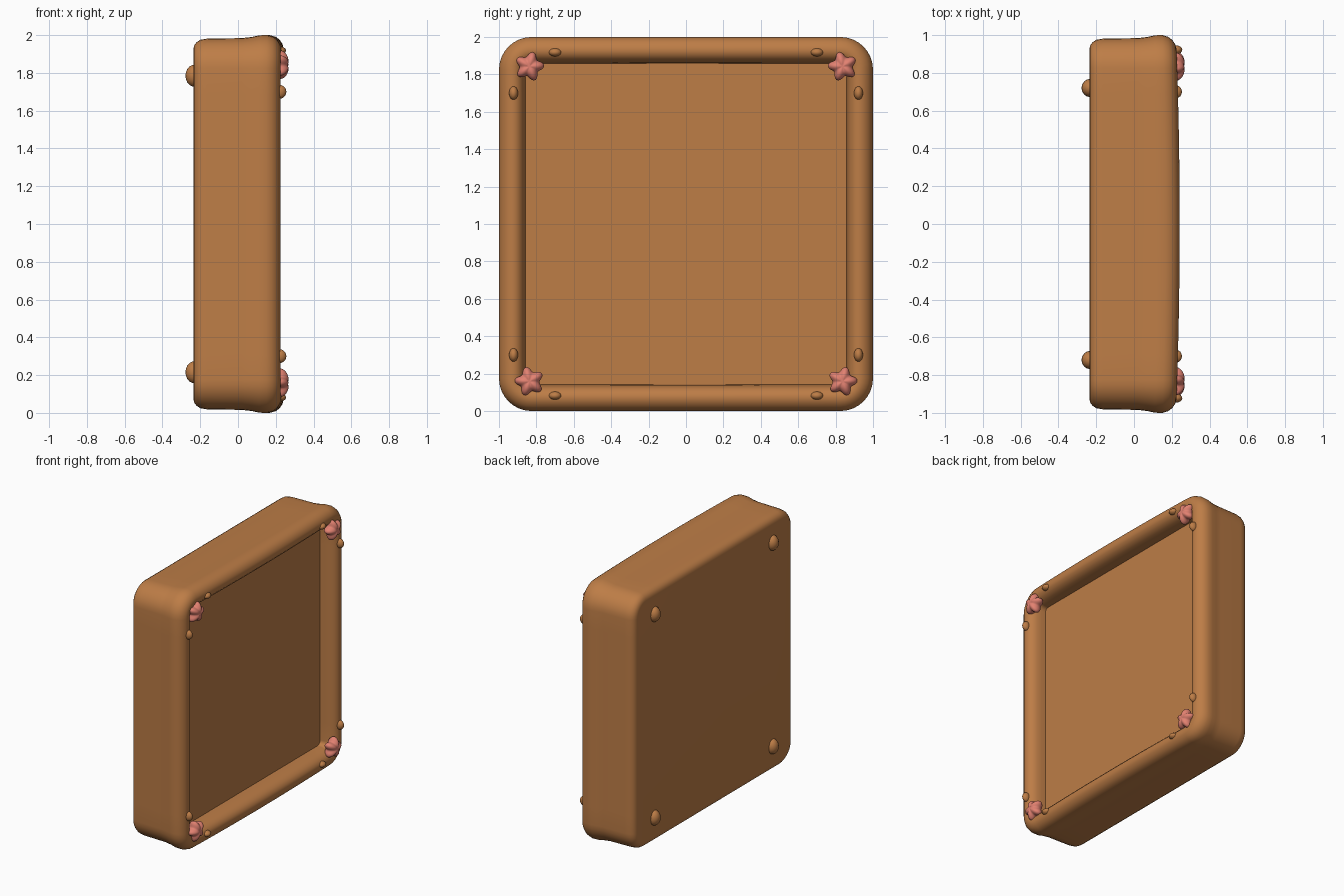
import bpy, bmesh, math
from mathutils import Vector

if "Cube" in bpy.data.objects:
    bpy.data.objects.remove(bpy.data.objects["Cube"])


def material(name, rgb):
    m = bpy.data.materials.new(name)
    m.diffuse_color = (*rgb, 1)
    m.use_nodes = True
    m.node_tree.nodes["Principled BSDF"].inputs["Base Color"].default_value = m.diffuse_color
    return m


brown = material("clay_brown", (0.51, 0.205, 0.062))
pink = material("salmon_pink", (0.76, 0.22, 0.165))


def finish(bm, name, mat, angle=50):
    bmesh.ops.recalc_face_normals(bm, faces=bm.faces)
    me = bpy.data.meshes.new(name)
    bm.to_mesh(me)
    bm.free()
    me.materials.append(mat)
    ob = bpy.data.objects.new(name, me)
    bpy.context.collection.objects.link(ob)
    bpy.ops.object.select_all(action='DESELECT')
    ob.select_set(True)
    bpy.context.view_layer.objects.active = ob
    bpy.ops.object.shade_smooth_by_angle(angle=math.radians(angle))
    return ob


def rounded_square(h, arc=8, side=12):
    """Outline points (y, z) of a rounded square of half size h."""
    r = h - 0.825
    c = h - r
    pts = []
    for k in range(4):
        a0 = k * math.pi / 2
        cy, cz = [(c, c), (-c, c), (-c, -c), (c, -c)][k]
        for i in range(arc + 1):
            a = a0 + i / arc * math.pi / 2
            pts.append((cy + r * math.cos(a), cz + r * math.sin(a)))
        ny, nz = [(-c, c), (-c, -c), (c, -c), (c, c)][k]
        dy, dz = math.cos(a0 + math.pi / 2) * r, math.sin(a0 + math.pi / 2) * r
        for i in range(1, side):
            t = i / side
            pts.append((cy + (ny - cy) * t + dy, cz + (nz - cz) * t + dz))
    return pts


# Tray body: back, side walls, swollen rim and recessed panel as one loft
profile = [(-0.236, 0.925), (-0.232, 0.945), (-0.220, 0.962), (-0.200, 0.975),
           (-0.165, 0.981), (0.02, 0.984), (0.07, 0.990), (0.11, 0.999),
           (0.15, 1.0), (0.180, 0.991), (0.202, 0.974), (0.216, 0.952),
           (0.222, 0.927), (0.215, 0.902), (0.196, 0.880), (0.165, 0.866),
           (0.13, 0.860), (0.10, 0.858)]
bm = bmesh.new()
rings = []
for i, (x, h) in enumerate(profile):
    ring = []
    for y, z in rounded_square(h):
        bow = 0.02 * max(0, min(1, (x - 0.02) / 0.15)) * (1 - y * y)
        ring.append(bm.verts.new((x + bow if i < len(profile) - 1 else x, y, z + 1)))
    rings.append(ring)
n = len(rings[0])
for a, b in zip(rings, rings[1:]):
    for i in range(n):
        bm.faces.new((a[i], a[(i + 1) % n], b[(i + 1) % n], b[i]))
bm.faces.new(rings[0])
bm.faces.new(rings[-1])
finish(bm, "tray_body", brown)


def blob(name, loc, size, mat):
    bm = bmesh.new()
    bmesh.ops.create_uvsphere(bm, u_segments=16, v_segments=10, radius=1)
    for v in bm.verts:
        v.co = Vector([c * s for c, s in zip(v.co, size)]) + Vector(loc)
    finish(bm, name, mat, 180)


def flower(name, loc, turn):
    """Five-petalled puffy flower facing +x."""
    bm = bmesh.new()
    bmesh.ops.create_uvsphere(bm, u_segments=50, v_segments=14, radius=1)
    for v in bm.verts:
        a = math.atan2(v.co.y, v.co.x)
        flat = math.hypot(v.co.x, v.co.y)
        r = 0.066 * flat * (1 + 0.2 * flat * math.cos(5 * a))
        # petals puff up, with creases between them and a shallow middle
        puff = 1 + 0.12 * flat * math.cos(5 * a) - 0.15 * math.exp(-(flat / 0.3) ** 2)
        v.co = Vector((0.048 * v.co.z * puff, r * math.cos(a + turn),
                       r * math.sin(a + turn))) + Vector(loc)
    finish(bm, name, pink, 180)


# Details repeated at the four corners
for sy in (-1, 1):
    for sz in (-1, 1):
        tag = ("left" if sy < 0 else "right") + ("_lower" if sz < 0 else "_upper")
        flower("flower_" + tag, (0.222, sy * 0.837, 1 + sz * 0.842),
               math.pi / 2 + 0.25 * sy * sz)
        blob("side_bud_" + tag, (0.222, sy * 0.922, 1 + sz * 0.70),
             (0.034, 0.024, 0.036), brown)
        blob("edge_bud_" + tag, (0.222, sy * 0.70, 1 + sz * 0.918),
             (0.032, 0.034, 0.022), brown)
        blob("back_foot_" + tag, (-0.232, sy * 0.72, 1 + sz * 0.785),
             (0.046, 0.048, 0.058), brown)
